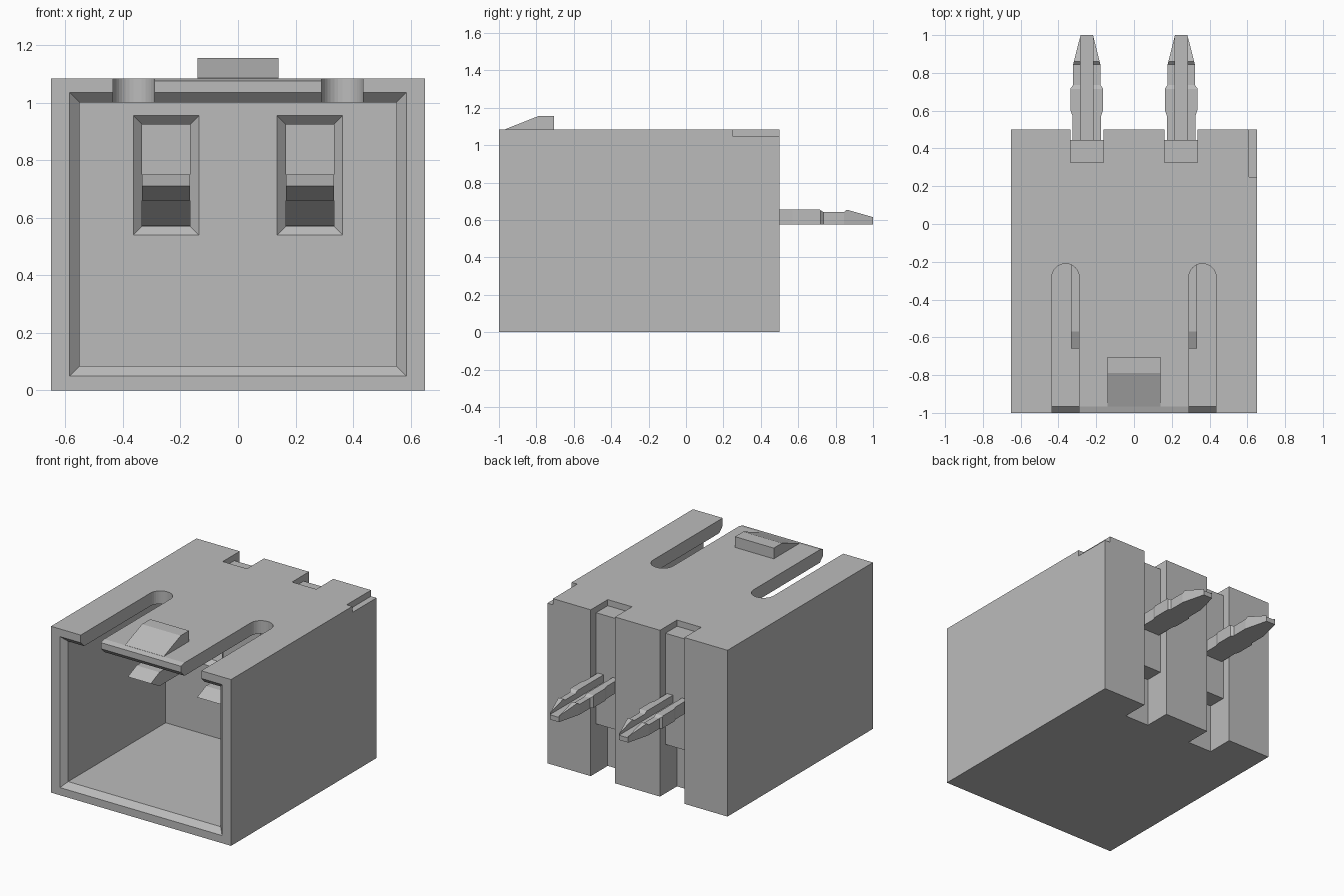
import bpy, bmesh, math

old = bpy.data.objects.get("Cube")
if old:
    bpy.data.objects.remove(old, do_unlink=True)

grey = bpy.data.materials.new("light_grey")
grey.use_nodes = True
colour = (0.5, 0.5, 0.5, 1)
grey.diffuse_color = colour
grey.node_tree.nodes["Principled BSDF"].inputs["Base Color"].default_value = colour


def loft(name, start, end):
    """Solid between two matching loops of 3D points."""
    bm = bmesh.new()
    a = [bm.verts.new(p) for p in start]
    b = [bm.verts.new(p) for p in end]
    bm.faces.new(a)
    bm.faces.new(b[::-1])
    n = len(a)
    for i in range(n):
        j = (i + 1) % n
        bm.faces.new((a[i], b[i], b[j], a[j]))
    bmesh.ops.recalc_face_normals(bm, faces=bm.faces)
    mesh = bpy.data.meshes.new(name)
    bm.to_mesh(mesh)
    bm.free()
    mesh.materials.append(grey)
    obj = bpy.data.objects.new(name, mesh)
    bpy.context.collection.objects.link(obj)
    return obj


def side_prism(name, profile, x0, x1):
    """Extrude a (y, z) profile along x."""
    return loft(name, [(x0, y, z) for y, z in profile], [(x1, y, z) for y, z in profile])


def plan_prism(name, outline, z0, z1):
    """Extrude an (x, y) outline along z."""
    return loft(name, [(x, y, z0) for x, y in outline], [(x, y, z1) for x, y in outline])


def box(name, x0, x1, y0, y1, z0, z1):
    return plan_prism(name, [(x0, y0), (x1, y0), (x1, y1), (x0, y1)], z0, z1)


def funnel(name, outer, inner, y0, y1):
    """Tapered opening between two (x0, x1, z0, z1) rectangles."""
    def ring(r, y):
        return [(r[0], y, r[2]), (r[1], y, r[2]), (r[1], y, r[3]), (r[0], y, r[3])]
    return loft(name, ring(outer, y0), ring(inner, y1))


def boolean(target, tool, operation="DIFFERENCE"):
    tool.hide_render = True
    mod = target.modifiers.new("shape", "BOOLEAN")
    mod.operation = operation
    mod.solver = "EXACT"
    mod.object = tool
    bpy.context.view_layer.objects.active = target
    bpy.ops.object.modifier_apply(modifier=mod.name)
    bpy.data.objects.remove(tool, do_unlink=True)


# Housing shell with a chamfered mouth
housing = box("housing", -0.65, 0.65, -1, 0.5, 0, 1.085)
boolean(housing, box("cavity", -0.55, 0.55, -1.1, 0.04, 0.085, 1.0))
boolean(housing, funnel("mouth", (-0.595, 0.595, 0.04, 1.045),
                        (-0.55, 0.55, 0.085, 1.0), -1.01, -0.965))

# Bevel on the front edge of the latch tongue
boolean(housing, side_prism("tongue_bevel", [(-1.035, 1.065), (-0.965, 1.085),
                                             (-0.965, 1.2), (-1.035, 1.2)], -0.3, 0.3))

# Keying notch on the rear left top edge
boolean(housing, box("key_notch", 0.61, 0.7, 0.25, 0.6, 1.045, 1.2))

for s in (-1, 1):
    cx = 0.25 * s

    # Round-ended slot beside the tongue
    sx, r = 0.3625 * s, 0.0725
    arc = [(sx + r * math.cos(math.pi * i / 16), -0.2825 + r * math.sin(math.pi * i / 16))
           for i in range(17)]
    boolean(housing, plan_prism("slot", [(sx - r, -1.1), (sx + r, -1.1)] + arc, 0.9, 1.2))

    # Rear channel and the window through the back wall
    boolean(housing, box("channel", cx - 0.0875, cx + 0.0875, 0.325, 0.6, -0.1, 1.2))
    boolean(housing, box("window", cx - 0.084, cx + 0.084, 0, 0.4, 0.57, 0.925))
    boolean(housing, funnel("window_chamfer", (cx - 0.124, cx + 0.124, 0.53, 0.965),
                            (cx - 0.084, cx + 0.084, 0.57, 0.925), 0.03, 0.07))

# Latch ramp on the tongue
side_prism("latch_ramp", [(-0.965, 1.08), (-0.965, 1.086), (-0.79, 1.155),
                          (-0.705, 1.155), (-0.705, 1.08)], -0.14, 0.14)

# Half widths along the solder tail
half = [(0.075, 0.4), (0.075, 0.57), (0.085, 0.6), (0.085, 0.72),
        (0.072, 0.735), (0.072, 0.845), (0.033, 1.0)]

for s, side in ((-1, "right"), (1, "left")):
    cx = 0.25 * s

    # Retaining block in the rear channel
    box(side + "_retainer", cx - 0.0874, cx + 0.0874, 0.324, 0.445, 0.32, 1.045)

    # Contact blade with a pointed tip and a bend inside the wall
    side_prism(side + "_contact", [(-0.66, 0.71), (-0.57, 0.75), (0.25, 0.75), (0.4, 0.65),
                                   (0.4, 0.572), (0.25, 0.572), (0.14, 0.66), (-0.57, 0.66)],
               cx - 0.083, cx + 0.083)

    # Grooved tail with a stepped outline and tapered end
    outline = [(cx + w, y) for w, y in half] + [(cx - w, y) for w, y in reversed(half)]
    tail = plan_prism(side + "_tail", outline, 0.575, 0.7)
    boolean(tail, side_prism("tail_profile", [(0.3, 0.5), (1.1, 0.5), (1.1, 0.588), (1.0, 0.615),
                                              (0.86, 0.655), (0.845, 0.642), (0.735, 0.642),
                                              (0.715, 0.655), (0.3, 0.655)],
                             cx - 0.2, cx + 0.2), "INTERSECT")
    boolean(tail, box("groove", cx - 0.033, cx + 0.033, 0.3, 1.1, 0.606, 0.8))
